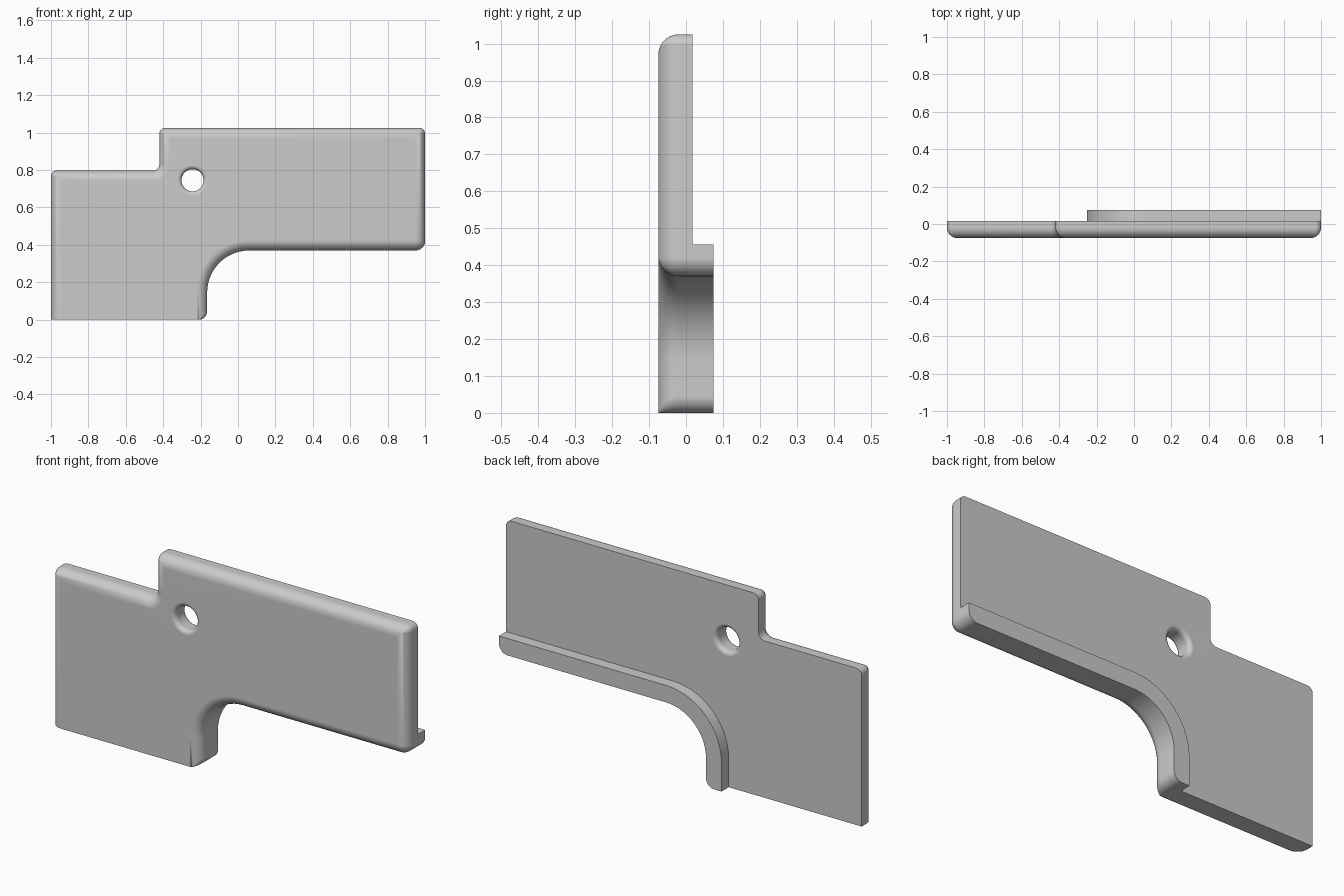
import bpy
import bmesh
from math import sin, cos, pi, radians
from mathutils import Vector

cube = bpy.data.objects.get("Cube")
if cube:
    bpy.data.objects.remove(cube, do_unlink=True)

FRONT, PLATE_BACK, LIP_BACK = -0.075, 0.017, 0.075
ROUND = 0.055          # rounding of the front edges
ARC = 14               # segments per rounded corner
STEPS = 10             # segments across the front rounding

grey = bpy.data.materials.new("light grey")
grey.use_nodes = True
colour = (0.6, 0.6, 0.6, 1)
grey.diffuse_color = colour
grey.node_tree.nodes["Principled BSDF"].inputs["Base Color"].default_value = colour


def outline(corners, y, inset=0.0):
    """Closed loop of right-angled corners (x, z, radius); the base edge is never inset."""
    pts = []
    count = len(corners)
    for i, (x, z, r) in enumerate(corners):
        p = Vector((x, z))
        prev, nxt = (Vector(corners[j % count][:2]) for j in (i - 1, i + 1))
        d0, d1 = (p - prev).normalized(), (nxt - p).normalized()
        s0 = 0 if prev.y == z == 0 else inset
        s1 = 0 if nxt.y == z == 0 else inset
        convex = d0.x * d1.y - d0.y * d1.x > 0
        r = max(r - inset, 0) if convex else r + inset
        p = p + Vector((-d0.y, d0.x)) * s0 + Vector((-d1.y, d1.x)) * s1
        centre = p + (d1 - d0) * r
        for k in range(ARC + 1):
            t = k / ARC * pi / 2
            q = centre + (d0 * sin(t) - d1 * cos(t)) * r
            pts.append((q.x, y, q.y))
    return pts


def ring(x, z, radius, y, sides=40):
    return [(x + radius * cos(2 * pi * k / sides), y, z + radius * sin(2 * pi * k / sides))
            for k in range(sides)]


def loft(bm, loops):
    """Skin a series of matching loops, open at both ends."""
    rows = [[bm.verts.new(p) for p in loop] for loop in loops]
    n = len(rows[0])
    for a, b in zip(rows, rows[1:]):
        for i in range(n):
            j = (i + 1) % n
            bm.faces.new((a[i], a[j], b[j], b[i]))


def finish(name, bm):
    """Close the flat ends, then make a smooth-shaded object."""
    bmesh.ops.remove_doubles(bm, verts=bm.verts, dist=1e-5)
    open_edges = [e for e in bm.edges if e.is_boundary]
    for y in {round(e.verts[0].co.y, 4) for e in open_edges}:
        rim = [e for e in open_edges if abs(e.verts[0].co.y - y) < 1e-3]
        bmesh.ops.triangle_fill(bm, edges=rim, use_beauty=True)
    bmesh.ops.recalc_face_normals(bm, faces=bm.faces)
    mesh = bpy.data.meshes.new(name)
    bm.to_mesh(mesh)
    bm.free()
    mesh.materials.append(grey)
    obj = bpy.data.objects.new(name, mesh)
    bpy.context.collection.objects.link(obj)
    bpy.ops.object.select_all(action='DESELECT')
    obj.select_set(True)
    bpy.context.view_layer.objects.active = obj
    bpy.ops.object.shade_smooth_by_angle(angle=radians(42))
    weighted = obj.modifiers.new("even shading", 'WEIGHTED_NORMAL')
    weighted.keep_sharp = True


# Stepped plate with rounded front edges and a flat base
plate = [(-1, 0, 0), (-0.165, 0, 0.045), (-0.165, 0.37, 0.225), (1, 0.37, 0.05),
         (1, 1.025, 0.03), (-0.42, 1.025, 0.03), (-0.42, 0.797, 0.035), (-1, 0.797, 0.03)]
bm = bmesh.new()
loops = [outline(plate, PLATE_BACK)]
for k in range(STEPS + 1):
    a = k / STEPS * pi / 2
    loops.append(outline(plate, FRONT + ROUND * (1 - sin(a)), ROUND * (1 - cos(a))))
loft(bm, loops)

# Through hole with softened rims on both sides
HOLE, RIM = 0.059, 0.022
angles = [k / 6 * pi / 2 for k in range(7)]
profile = [(FRONT + RIM * (1 - cos(a)), HOLE + RIM * (1 - sin(a))) for a in angles]
profile += [(PLATE_BACK - RIM * (1 - cos(a)), HOLE + RIM * (1 - sin(a))) for a in reversed(angles)]
loft(bm, [ring(-0.243, 0.745, r, y) for y, r in profile])
finish("plate", bm)

# Raised lip along the lower edge and curved inner corner of the back
lip = [(-0.252, 0, 0), (-0.165, 0, 0.045), (-0.165, 0.37, 0.225), (1, 0.37, 0.05),
       (1, 0.456, 0), (-0.252, 0.456, 0.312)]
bm = bmesh.new()
loft(bm, [outline(lip, PLATE_BACK), outline(lip, LIP_BACK)])
finish("back_lip", bm)
